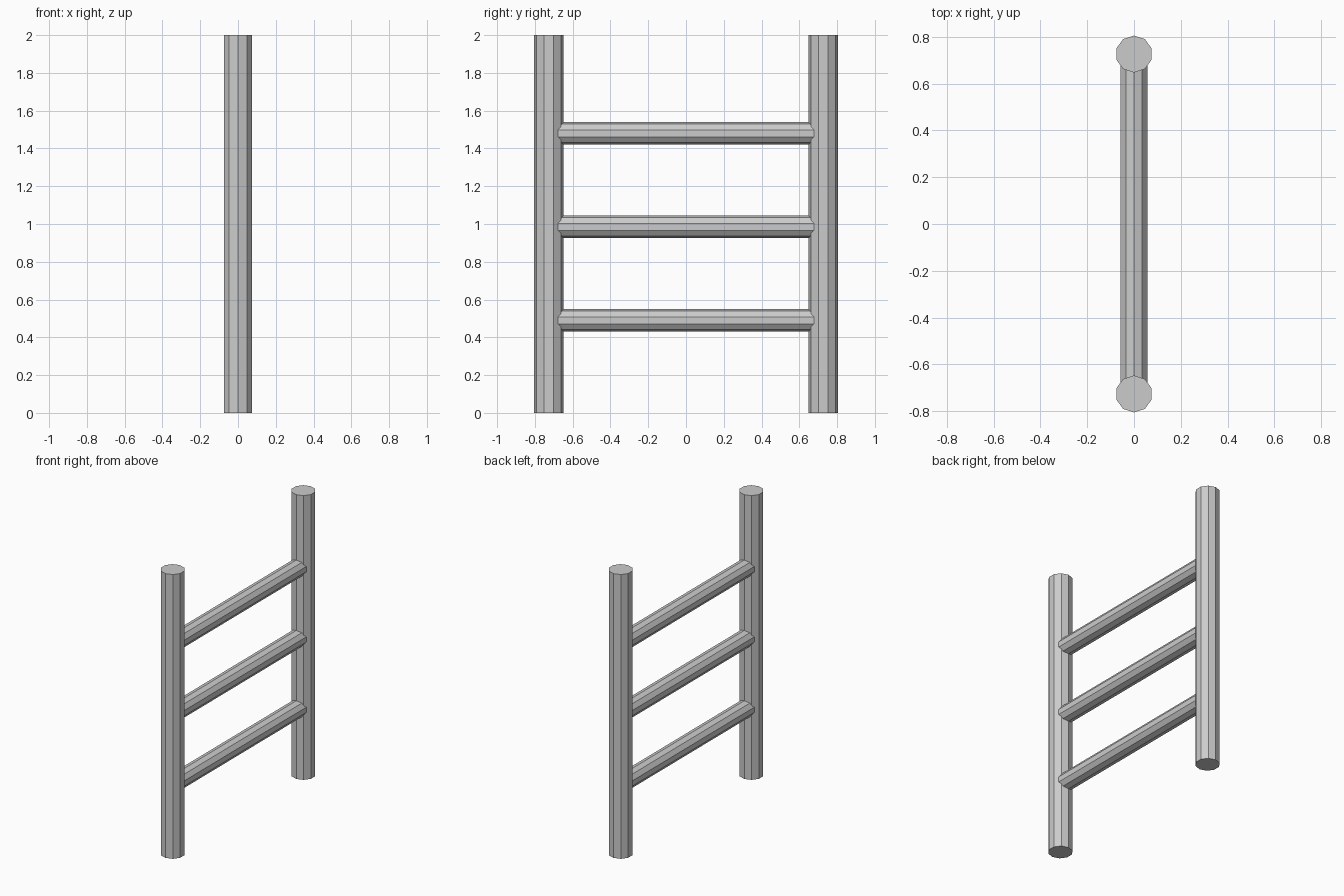
import bpy
from math import pi

if "Cube" in bpy.data.objects:
    bpy.data.objects.remove(bpy.data.objects["Cube"], do_unlink=True)

# One plain grey metal for the whole ladder
GREY = (0.6, 0.6, 0.6, 1)
metal = bpy.data.materials.new("grey metal")
metal.use_nodes = True
metal.diffuse_color = GREY
metal.node_tree.nodes["Principled BSDF"].inputs["Base Color"].default_value = GREY

SIDES = 10
POST_Y = 0.727
POST_RADIUS = 0.079
RUNG_RADIUS = 0.06


def bar(name, radius, length, location, tilt=0):
    """Ten-sided flat-shaded bar, upright unless tilted about x."""
    bpy.ops.mesh.primitive_cylinder_add(
        vertices=SIDES, radius=radius, depth=length,
        location=location, rotation=(tilt, 0, 0))
    obj = bpy.context.object
    obj.name = name
    obj.data.materials.append(metal)
    return obj


# Upright posts
for name, side in (("front_post", -1), ("back_post", 1)):
    bar(name, POST_RADIUS, 2, (0, side * POST_Y, 1))

# Rungs, with their ends sunk into the posts
for name, z in (("lower_rung", 0.49), ("middle_rung", 0.985), ("upper_rung", 1.48)):
    bar(name, RUNG_RADIUS, 2 * POST_Y, (0, 0, z), pi / 2)
